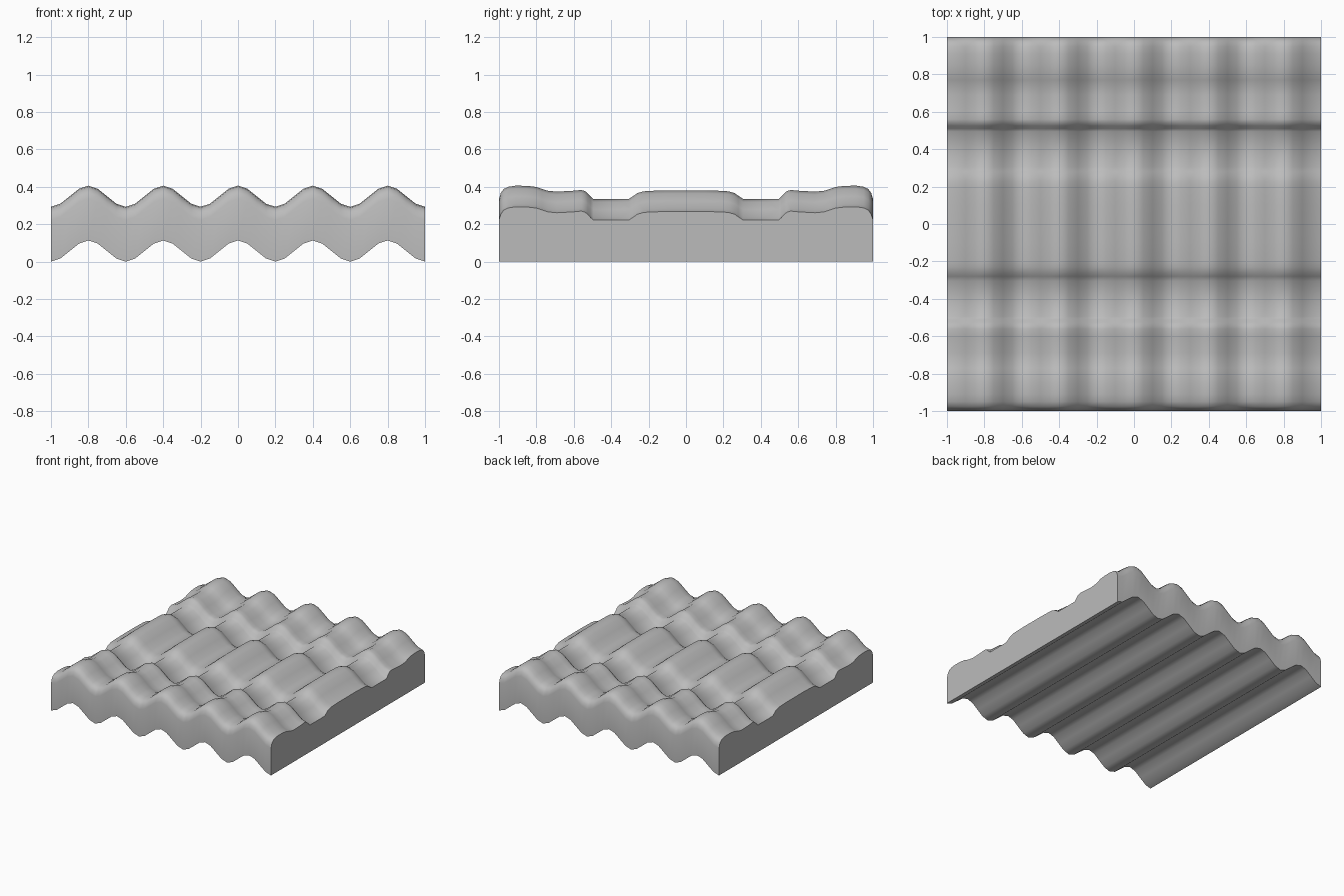
import bpy, bmesh, math

if "Cube" in bpy.data.objects:
    bpy.data.objects.remove(bpy.data.objects["Cube"])

# Lengthwise thickness profile (y, thickness), mirrored about y = 0
half = [(0, .268), (.1, .268), (.2, .265), (.23, .262), (.26, .253), (.28, .239),
        (.305, .222), (.495, .222), (.51, .235), (.525, .252), (.54, .264), (.56, .27),
        (.60, .266), (.69, .261), (.74, .266), (.77, .276), (.80, .286), (.85, .292),
        (.91, .293), (.95, .287), (.975, .275), (.99, .254), (1, .222)]
profile = [(-y, t) for y, t in half[:0:-1]] + half

# Crosswise corrugation: five waves, eight steps each
N = 40
xs = [-1 + 2 * i / N for i in range(N + 1)]


def wave(x):
    return 0.0565 * (1 + math.cos(x * 5 * math.pi))


bm = bmesh.new()
top = [[bm.verts.new((x, y, wave(x) + t)) for x in xs] for y, t in profile]
bottom = [[bm.verts.new((x, y, wave(x))) for x in xs] for y in (-1, 1)]

# Top skin
for a, b in zip(top, top[1:]):
    for i in range(N):
        bm.faces.new((a[i], a[i + 1], b[i + 1], b[i]))
# Underside, front wall and back wall
for i in range(N):
    j = i + 1
    bm.faces.new((bottom[0][i], bottom[1][i], bottom[1][j], bottom[0][j]))
    bm.faces.new((bottom[0][i], bottom[0][j], top[0][j], top[0][i]))
    bm.faces.new((bottom[1][j], bottom[1][i], top[-1][i], top[-1][j]))
# Flat side walls
for i in (0, N):
    bm.faces.new([bottom[0][i], bottom[1][i]] + [row[i] for row in reversed(top)])
bmesh.ops.recalc_face_normals(bm, faces=bm.faces[:])

mesh = bpy.data.meshes.new("wavy_panel")
bm.to_mesh(mesh)
bm.free()
panel = bpy.data.objects.new("wavy_panel", mesh)
bpy.context.collection.objects.link(panel)

grey = bpy.data.materials.new("mid grey")
grey.diffuse_color = (0.5, 0.5, 0.5, 1)
grey.use_nodes = True
grey.node_tree.nodes["Principled BSDF"].inputs["Base Color"].default_value = grey.diffuse_color
mesh.materials.append(grey)

bpy.context.view_layer.objects.active = panel
panel.select_set(True)
bpy.ops.object.shade_smooth_by_angle(angle=math.radians(45))
